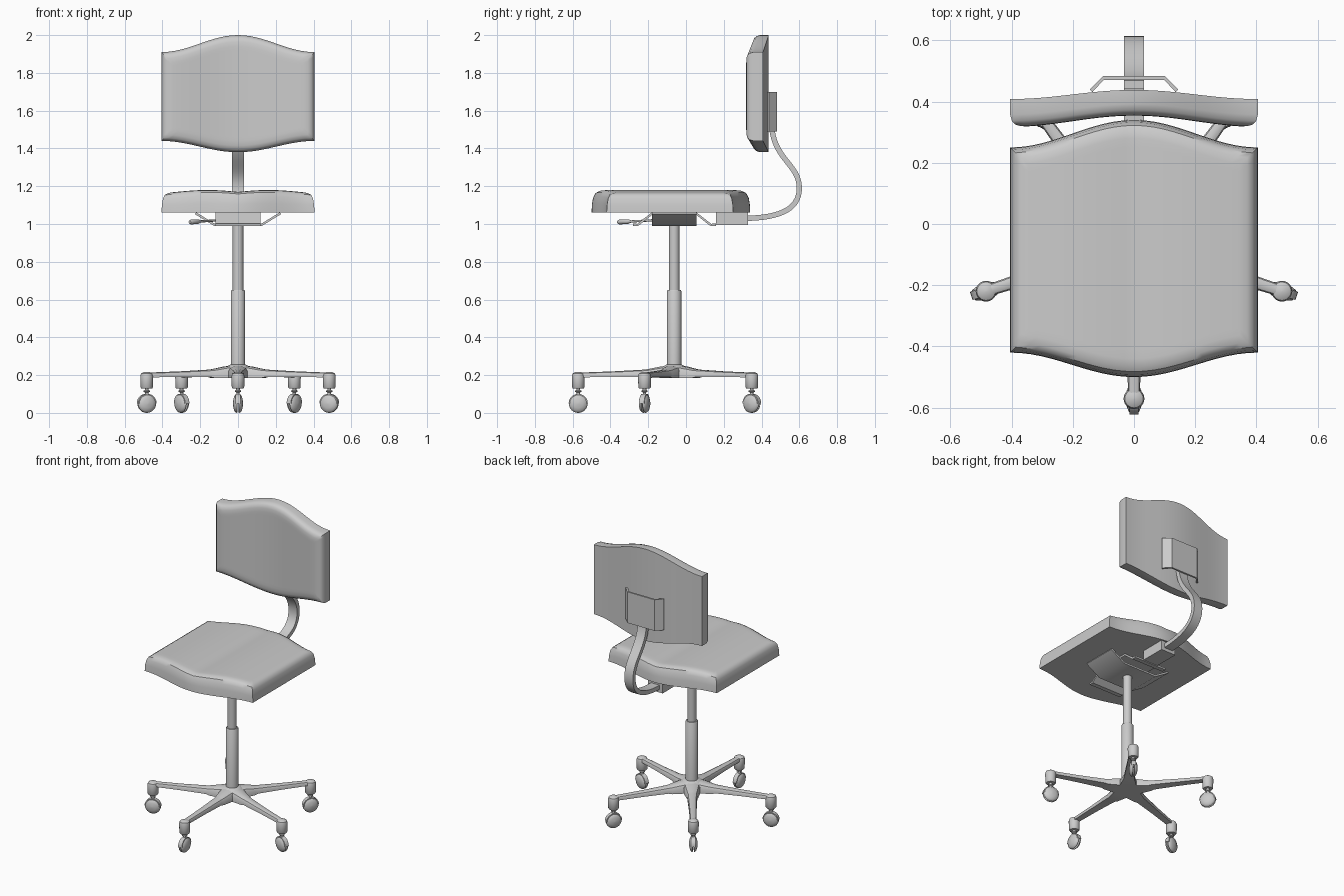
import bpy, bmesh, math
from mathutils import Vector, Matrix
from mathutils.geometry import interpolate_bezier

if "Cube" in bpy.data.objects:
    bpy.data.objects.remove(bpy.data.objects["Cube"])

CY = -0.0625   # y of the column axis
ARM = 0.508    # radius of the castor circle


def finish(name, bm, mat=None):
    if mat:
        bm.transform(mat)
    bmesh.ops.remove_doubles(bm, verts=bm.verts, dist=1e-5)
    bmesh.ops.recalc_face_normals(bm, faces=bm.faces)
    me = bpy.data.meshes.new(name)
    bm.to_mesh(me)
    bm.free()
    ob = bpy.data.objects.new(name, me)
    bpy.context.collection.objects.link(ob)
    return ob


def loft(name, sections, mat=None):
    """Skin a list of closed sections and cap both ends."""
    bm = bmesh.new()
    rings = [[bm.verts.new(p) for p in s] for s in sections]
    n = len(rings[0])
    for a, b in zip(rings, rings[1:]):
        for i in range(n):
            j = (i + 1) % n
            bm.faces.new((a[i], a[j], b[j], b[i]))
    bm.faces.new(rings[0])
    bm.faces.new(rings[-1])
    return finish(name, bm, mat)


def lathe(name, profile, mat=None, n=24):
    """Round part about z from (radius, height) pairs."""
    return loft(name, [[(r * math.cos(2 * math.pi * k / n), r * math.sin(2 * math.pi * k / n), z)
                        for k in range(n)] for r, z in profile], mat)


def strip(name, path, t, lo, hi, place, mat=None):
    """Bent sheet of thickness t along a 2D path, extruded from lo to hi."""
    pts = [Vector(p) for p in path]
    secs = []
    for i, p in enumerate(pts):
        d = (pts[min(i + 1, len(pts) - 1)] - pts[max(i - 1, 0)]).normalized()
        o = Vector((-d.y, d.x)) * t / 2
        a, b = p + o, p - o
        secs.append([place(*a, lo), place(*a, hi), place(*b, hi), place(*b, lo)])
    return loft(name, secs, mat)


def box(name, x, y, z):
    return loft(name, [[(x[0], y[0], h), (x[1], y[0], h), (x[1], y[1], h), (x[0], y[1], h)] for h in z])


def wave(x):
    return 0.5 + 0.5 * math.cos(math.pi * min(abs(x) / 0.405, 1))


def cushion(name, lo, hi, base, face, rings, place, n=24):
    """Padded slab: flat base grid, rounded rim rings, shaped face grid."""
    bm = bmesh.new()

    def point(i, j, inset, h):
        x = (2 * i / n - 1) * (0.405 - inset)
        a, b = lo(x) + inset, hi(x) - inset
        w = a + (b - a) * j / n
        return bm.verts.new(place(x, w, base(x) + (face(x) - base(x)) * h))

    rim = ([(i, 0) for i in range(n)] + [(n, j) for j in range(n)] +
           [(n - i, n) for i in range(n)] + [(0, n - j) for j in range(n)])
    loops = [[point(i, j, s, h) for i, j in rim] for s, h in rings]
    for a, b in zip(loops, loops[1:]):
        for k in range(len(rim)):
            m = (k + 1) % len(rim)
            bm.faces.new((a[k], a[m], b[m], b[k]))
    for s, h in (rings[0], rings[-1]):
        g = [[point(i, j, s, h) for j in range(n + 1)] for i in range(n + 1)]
        for i in range(n):
            for j in range(n):
                bm.faces.new((g[i][j], g[i + 1][j], g[i + 1][j + 1], g[i][j + 1]))
    return finish(name, bm)


# Seat and backrest cushions
cushion("seat", lambda x: -0.42 - 0.08 * wave(x), lambda x: 0.25 + 0.09 * wave(x),
        lambda x: 1.06,
        lambda x: 1.17 + 0.01 * math.sin(math.pi * min(abs(x) / 0.405, 1) * 1.25),
        [(0, 0), (0.002, 0.4), (0.008, 0.72), (0.018, 0.9), (0.035, 0.98), (0.06, 1)],
        lambda x, w, d: (x, w, d))
cushion("backrest", lambda x: 1.44 - 0.06 * wave(x), lambda x: 1.91 + 0.09 * wave(x),
        lambda x: 0.408 + 0.03 * wave(x), lambda x: 0.317 + 0.037 * wave(x),
        [(0, 0), (0, 0.55), (0.006, 0.78), (0.016, 0.91), (0.035, 0.98), (0.06, 1)],
        lambda x, w, d: (x, d, w))

# Back plate and curved support bar
strip("back_plate", [(-0.14, 0.435), (-0.1, 0.477), (0.1, 0.477), (0.14, 0.435)], 0.012,
      1.49, 1.70, lambda a, b, w: (a, b, w))
path = []
for seg in (((0.30, 1.03), (0.50, 1.03), (0.60, 1.08), (0.60, 1.19)),
            ((0.60, 1.19), (0.60, 1.31), (0.475, 1.34), (0.455, 1.50))):
    path += interpolate_bezier(*[Vector(p) for p in seg], 16)[:-1]
path += [Vector((0.455, 1.50)), Vector((0.455, 1.62))]
strip("back_support_bar", path, 0.028, -0.032, 0.032, lambda a, b, w: (w, a, b))

# Brackets under the seat
strip("side_bracket", [(-0.225, 1.057), (-0.125, 0.996), (0.125, 0.996), (0.225, 1.057)], 0.012,
      -0.18, 0.055, lambda a, b, w: (a, w, b))
strip("long_bracket", [(-0.28, 0.996), (-0.255, 0.996), (-0.18, 1.055), (0.055, 1.055),
                       (0.13, 0.996), (0.158, 0.996)], 0.012,
      -0.12, 0.12, lambda a, b, w: (w, a, b))
box("bar_socket", (-0.055, 0.055), (0.158, 0.328), (0.995, 1.06))

# Height lever
a, b = Vector((-0.10, -0.17, 1.02)), Vector((-0.255, -0.36, 1.01))
aim = Matrix.Translation(a) @ (b - a).to_track_quat('Z', 'Y').to_matrix().to_4x4()
L = (b - a).length
lathe("height_lever", [(0.006, 0), (0.006, L - 0.09), (0.012, L - 0.07), (0.013, L - 0.01), (0.008, L)], aim, 12)

# Gas column
col = Matrix.Translation((0, CY, 0))
lathe("column_upper", [(0.028, 0.6), (0.028, 1.05)], col)
lathe("column_lower", [(0.038, 0.19), (0.038, 0.645), (0.035, 0.65)], col)
lathe("base_hub", [(0.085, 0.185), (0.085, 0.222), (0.06, 0.245), (0.042, 0.255)], col)

# Five arms with castors; each is built along -y and turned about the column
shape = [(-1, 0), (-1, 0.55), (-0.8, 0.85), (-0.4, 1), (0.4, 1), (0.8, 0.85), (1, 0.55), (1, 0)]
for k in range(5):
    turn = col @ Matrix.Rotation(math.radians(72 * k), 4, 'Z')
    spot = turn @ Matrix.Translation((0, -ARM, 0))
    loft(f"base_arm_{k}", [[(w * u, -r, z0 + (z1 - z0) * v) for u, v in shape] for r, w, z0, z1 in (
        (0.0, 0.055, 0.185, 0.252), (0.07, 0.05, 0.185, 0.246), (0.14, 0.035, 0.185, 0.232),
        (0.16, 0.031, 0.19, 0.229), (0.32, 0.024, 0.19, 0.22), (ARM, 0.019, 0.188, 0.213))], turn)
    lathe(f"castor_socket_{k}", [(0.028, 0.128), (0.033, 0.135), (0.034, 0.195), (0.03, 0.208),
                                 (0.018, 0.215), (0.001, 0.217)], spot)
    lathe(f"castor_stem_{k}", [(0.009, 0.06), (0.009, 0.108), (0.017, 0.112), (0.017, 0.118),
                               (0.01, 0.121), (0.01, 0.14)], spot, 16)
    hub = spot @ Matrix.Translation((0, 0, 0.05))
    arc = [(0.048 * math.cos(math.radians(t)), 0.048 * math.sin(math.radians(t)))
           for t in range(0, 181, 15)]
    strip(f"castor_hood_{k}", arc, 0.006, -0.014, 0.014, lambda p, q, w: (w, p, q), hub)
    for side in (-1, 1):
        lathe(f"castor_wheel_{k}_{'left' if side < 0 else 'right'}",
              [(0.046, 0.003), (0.05, 0.005), (0.049, 0.010), (0.041, 0.018), (0.025, 0.024), (0.001, 0.027)],
              hub @ Matrix.Rotation(side * math.pi / 2, 4, 'Y'))

# Smooth shading with crisp edges
for ob in bpy.context.collection.objects:
    ob.select_set(True)
    bpy.context.view_layer.objects.active = ob
bpy.ops.object.shade_smooth_by_angle(angle=math.radians(35))
